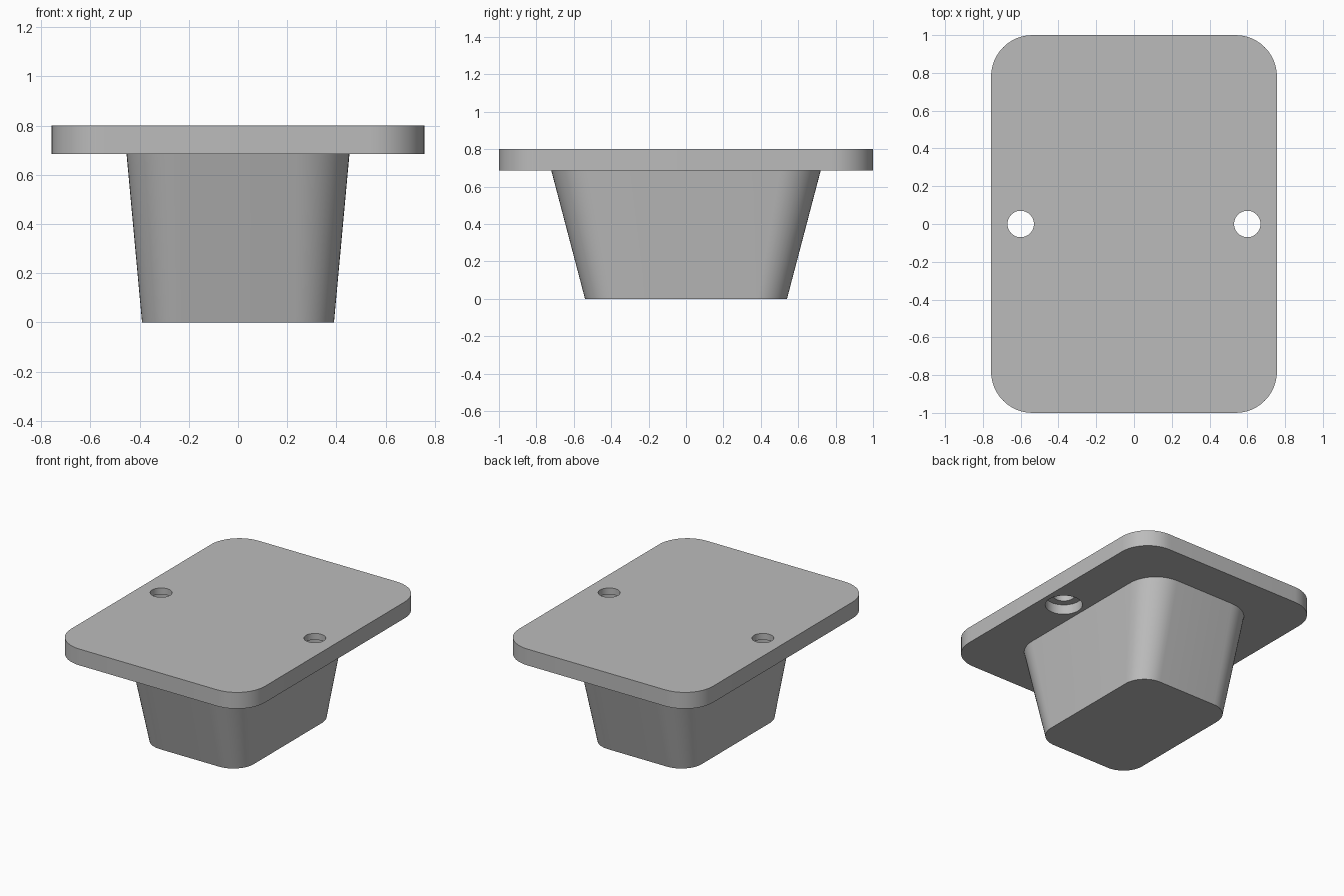
import bpy, bmesh
from math import cos, sin, pi

cube = bpy.data.objects.get("Cube")
if cube:
    bpy.data.objects.remove(cube, do_unlink=True)

PLATE_Z, TOP_Z = 0.685, 0.80

grey = bpy.data.materials.new("light_grey")
grey.use_nodes = True
colour = (0.5, 0.5, 0.5, 1)
grey.diffuse_color = colour
grey.node_tree.nodes["Principled BSDF"].inputs["Base Color"].default_value = colour


def rounded_rect(hx, hy, r, steps=12):
    """Counter-clockwise outline with rounded corners."""
    points = []
    for i, (sx, sy) in enumerate([(1, 1), (-1, 1), (-1, -1), (1, -1)]):
        for k in range(steps + 1):
            a = (i + k / steps) * pi / 2
            points.append((sx * (hx - r) + r * cos(a), sy * (hy - r) + r * sin(a)))
    return points


def circle(cx, r, steps=48):
    return [(cx + r * cos(2 * pi * k / steps), r * sin(2 * pi * k / steps))
            for k in range(steps)]


def loft(name, sections):
    """Closed solid through (outline, z) sections listed from bottom to top."""
    bm = bmesh.new()
    rings = [[bm.verts.new((x, y, z)) for x, y in outline] for outline, z in sections]
    bm.faces.new(rings[0][::-1])
    bm.faces.new(rings[-1])
    for low, high in zip(rings, rings[1:]):
        n = len(low)
        for i in range(n):
            j = (i + 1) % n
            bm.faces.new((low[i], low[j], high[j], high[i]))
    mesh = bpy.data.meshes.new(name)
    bm.to_mesh(mesh)
    bm.free()
    obj = bpy.data.objects.new(name, mesh)
    bpy.context.collection.objects.link(obj)
    mesh.materials.append(grey)
    return obj


def activate(obj):
    bpy.ops.object.select_all(action='DESELECT')
    obj.select_set(True)
    bpy.context.view_layer.objects.active = obj


# Tapered block under the plate
body = loft("tapered_body", [(rounded_rect(0.39, 0.54, 0.16), 0),
                             (rounded_rect(0.453, 0.72, 0.22), PLATE_Z)])

# Flat mounting plate
plate = loft("mounting_plate", [(rounded_rect(0.757, 1, 0.22), PLATE_Z),
                                (rounded_rect(0.757, 1, 0.22), TOP_Z)])

# Screw holes with a wider counterbore on the underside
for side in (-1, 1):
    narrow, wide = circle(side * 0.6, 0.07), circle(side * 0.6, 0.122)
    cutter = loft("hole_cutter", [(wide, PLATE_Z - 0.1), (wide, PLATE_Z + 0.07),
                                  (narrow, PLATE_Z + 0.07), (narrow, TOP_Z + 0.1)])
    cutter.hide_render = True
    cut = plate.modifiers.new("screw_hole", 'BOOLEAN')
    cut.operation, cut.solver, cut.object = 'DIFFERENCE', 'EXACT', cutter
    activate(plate)
    bpy.ops.object.modifier_apply(modifier=cut.name)
    bpy.data.objects.remove(cutter, do_unlink=True)

for obj in (body, plate):
    activate(obj)
    bpy.ops.object.shade_smooth_by_angle()
